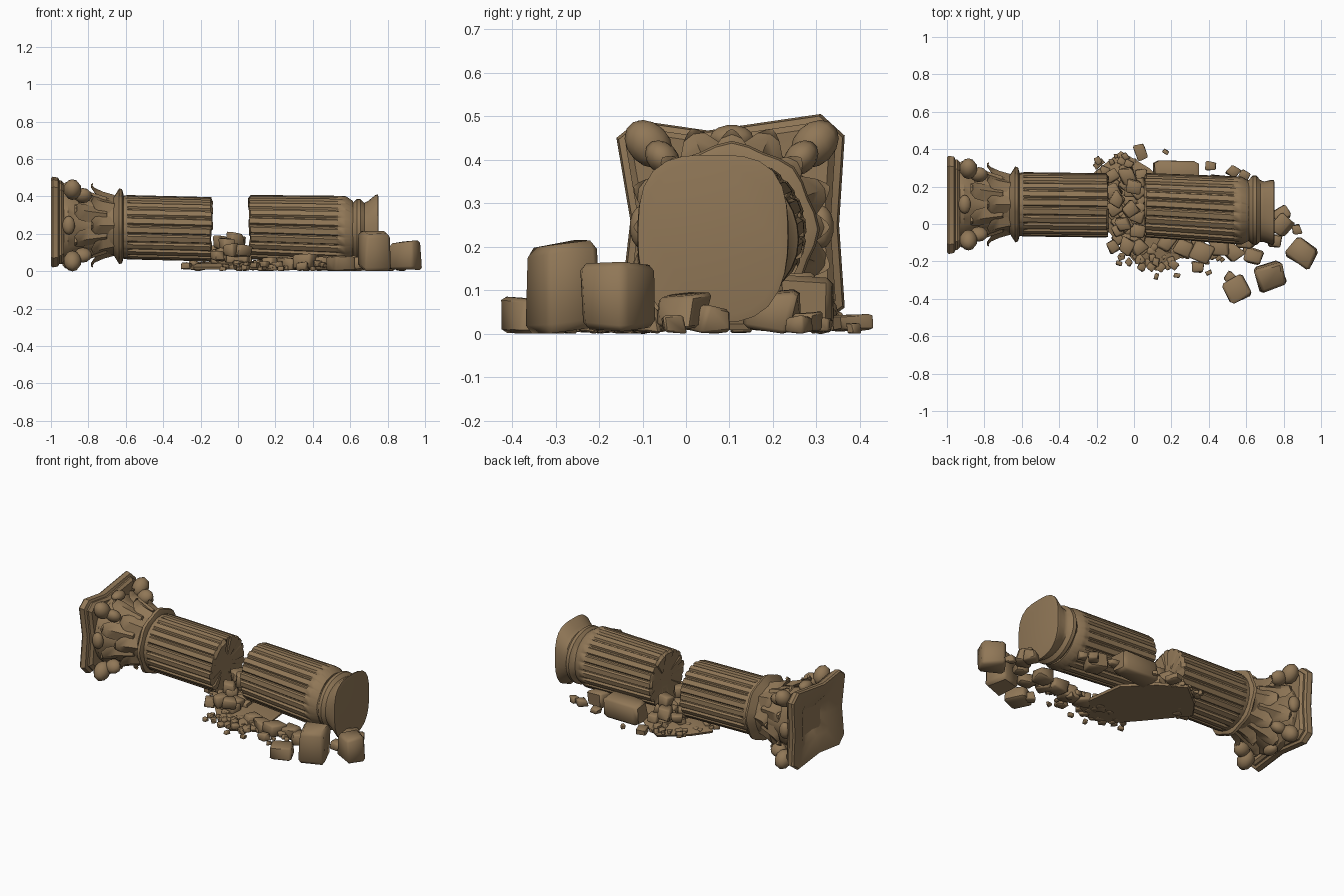
import bpy, bmesh, math, random
from mathutils import Matrix, Vector

random.seed(7)
stone = bpy.data.materials.new("weathered brown stone")
stone.diffuse_color = (0.28, 0.185, 0.095, 1)


def finish(name, bm, angle=35):
    bmesh.ops.recalc_face_normals(bm, faces=bm.faces)
    me = bpy.data.meshes.new(name)
    bm.to_mesh(me)
    bm.free()
    me.materials.append(stone)
    ob = bpy.data.objects.new(name, me)
    bpy.context.collection.objects.link(ob)
    bpy.ops.object.select_all(action='DESELECT')
    ob.select_set(True)
    bpy.context.view_layer.objects.active = ob
    bpy.ops.object.shade_smooth_by_angle(angle=math.radians(angle))
    return ob


def loft(bm, rings):
    """Skin equal-length rings of points and cap both ends."""
    vs = [[bm.verts.new(p) for p in r] for r in rings]
    n = len(vs[0])
    for a, b in zip(vs, vs[1:]):
        for i in range(n):
            bm.faces.new((a[i], a[(i + 1) % n], b[(i + 1) % n], b[i]))
    bm.faces.new(vs[0][::-1])
    bm.faces.new(vs[-1])


def polar(x, cy, cz, r, a):
    return (x, cy + r * math.cos(a), cz + r * math.sin(a))


FLUTES = 22


def fluted_ring(x, cy, cz, r, depth, chip=0.0):
    pts = []
    for i in range(FLUTES):
        jag = random.uniform(-chip, chip)
        for f, k in ((0.0, 0), (0.55, 0), (0.7, 1), (0.85, 1)):
            a = 2 * math.pi * (i + f) / FLUTES
            pts.append(polar(x + jag, cy, cz, r * (1 - depth * k), a))
    return pts


def round_ring(x, cy, cz, r, n=32, wobble=0.0):
    return [polar(x, cy, cz, r * (1 + wobble * math.cos(8 * math.pi * 2 * i / n)),
                  2 * math.pi * i / n) for i in range(n)]


def squarish_ring(x, cy, cz, ry, rz, power=3.0, n=32):
    pts = []
    for i in range(n):
        a = 2 * math.pi * i / n
        c, s = math.cos(a), math.sin(a)
        k = (abs(c) ** power + abs(s) ** power) ** (-1 / power)
        taper = 1 - 0.16 * max(0, -s) ** 2       # narrower towards the ground
        pts.append((x, cy + ry * k * c * taper, cz + rz * k * s))
    return pts


# Left half of the fluted shaft, broken at its right end
bm = bmesh.new()
loft(bm, [fluted_ring(-0.63, 0.105, 0.235, 0.165, 0.0),
          fluted_ring(-0.59, 0.105, 0.235, 0.172, 0.02),
          fluted_ring(-0.56, 0.105, 0.234, 0.172, 0.07),
          fluted_ring(-0.19, 0.10, 0.225, 0.172, 0.07),
          fluted_ring(-0.145, 0.10, 0.223, 0.172, 0.06, 0.006),
          fluted_ring(-0.14, 0.10, 0.223, 0.15, 0.0, 0.008),
          fluted_ring(-0.15, 0.10, 0.223, 0.06, 0.0, 0.004)])
finish("left_shaft", bm)

# Right half of the shaft
bm = bmesh.new()
loft(bm, [fluted_ring(0.07, 0.10, 0.235, 0.06, 0.0, 0.004),
          fluted_ring(0.06, 0.10, 0.235, 0.155, 0.0, 0.008),
          fluted_ring(0.063, 0.10, 0.235, 0.172, 0.06, 0.006),
          fluted_ring(0.11, 0.098, 0.234, 0.173, 0.07),
          fluted_ring(0.52, 0.075, 0.222, 0.181, 0.07),
          fluted_ring(0.555, 0.073, 0.221, 0.182, 0.02),
          fluted_ring(0.575, 0.072, 0.22, 0.181, 0.0),
          fluted_ring(0.615, 0.07, 0.215, 0.16, 0.0)])
finish("right_shaft", bm)

# Moulded column foot: hollow, roll, hollow, squared end block
bm = bmesh.new()
loft(bm, [squarish_ring(x, y, z, ry, rz, p) for x, y, z, ry, rz, p in (
    (0.59, 0.072, 0.215, 0.155, 0.15, 2), (0.615, 0.072, 0.215, 0.165, 0.15, 2),
    (0.635, 0.075, 0.215, 0.185, 0.17, 2.1), (0.655, 0.073, 0.215, 0.185, 0.17, 2.1),
    (0.675, 0.07, 0.215, 0.165, 0.15, 2.3), (0.695, 0.065, 0.215, 0.162, 0.16, 2.6),
    (0.735, 0.062, 0.217, 0.174, 0.19, 3), (0.748, 0.062, 0.218, 0.172, 0.193, 3.2),
    (0.752, 0.062, 0.218, 0.155, 0.175, 3.2))])
finish("column_foot", bm)

# Capital bell and flared collar
CY, CZ = 0.105, 0.245
bm = bmesh.new()
loft(bm, [round_ring(x, CY, CZ - 0.005, r, wobble=w) for x, r, w in (
    (-0.95, 0.20, 0), (-0.91, 0.205, 0), (-0.87, 0.18, 0.02), (-0.78, 0.16, 0.03),
    (-0.70, 0.15, 0.03), (-0.665, 0.155, 0), (-0.635, 0.197, 0.03),
    (-0.62, 0.192, 0.03), (-0.612, 0.17, 0))])
finish("capital_bell", bm, 40)


# Two rows of curling leaves around the bell
def leaf(bm, a, path):
    rings = []
    for x, r, w, t in path:
        rings.append([polar(x, CY, CZ, r + t, a), polar(x, CY, CZ, r - t / 2, a + w),
                      polar(x, CY, CZ, r - t, a), polar(x, CY, CZ, r - t / 2, a - w)])
    loft(bm, rings)


bm = bmesh.new()
for i in range(8):
    a = math.pi * 2 * i / 8
    leaf(bm, a, ((-0.66, 0.15, 0.30, 0.012), (-0.72, 0.163, 0.34, 0.016),
                 (-0.765, 0.185, 0.26, 0.014), (-0.785, 0.21, 0.12, 0.01),
                 (-0.775, 0.222, 0.05, 0.004)))
    leaf(bm, a + math.pi / 8, ((-0.70, 0.15, 0.24, 0.012), (-0.80, 0.178, 0.30, 0.018),
                               (-0.85, 0.205, 0.24, 0.014), (-0.875, 0.23, 0.12, 0.01),
                               (-0.86, 0.24, 0.05, 0.004)))
finish("capital_leaves", bm, 50)

# Corner scrolls and a flower on each side, under the slab
bm = bmesh.new()
for i in range(4):
    for a, r, x, size in ((math.pi / 4, 0.27, -0.885, (0.048, 0.062, 0.048)),
                          (math.pi / 4, 0.225, -0.83, (0.05, 0.045, 0.035)),
                          (0, 0.205, -0.905, (0.035, 0.03, 0.05))):
        a += i * math.pi / 2
        m = (Matrix.Translation(polar(x, CY, CZ, r, a)) @ Matrix.Rotation(a, 4, 'X')
             @ Matrix.Diagonal((*size, 1)))
        bmesh.ops.create_uvsphere(bm, u_segments=10, v_segments=7, radius=1, matrix=m)
finish("capital_scrolls", bm, 45)

# Top slab with hollowed sides, clipped corners and a dished end
outline = [(-0.11, 0.49), (0.05, 0.467), (0.31, 0.505), (0.365, 0.455), (0.352, 0.25),
           (0.365, 0.06), (0.31, 0.02), (0.1, 0.045), (-0.10, 0.02), (-0.15, 0.07),
           (-0.128, 0.26), (-0.16, 0.45)]
bm = bmesh.new()
loft(bm, [[(x, CY + (y - CY) * s, 0.255 + (z - 0.255) * s) for y, z in outline]
          for x, s in ((-0.94, 0.4), (-0.93, 0.86), (-0.945, 0.92), (-0.955, 0.92),
                       (-0.962, 0.98), (-0.99, 1.0), (-1.0, 0.97), (-0.995, 0.85),
                       (-0.975, 0.5), (-0.945, 0.3))])
finish("capital_slab", bm, 30)

# Flat bed of grit beneath the break
bed = [(-0.30, 0.16), (-0.22, 0.27), (-0.07, 0.39), (0.08, 0.30), (0.23, 0.15),
       (0.27, -0.17), (0.12, -0.25), (0.0, -0.2), (-0.12, -0.06)]
bm = bmesh.new()
loft(bm, [[(0.01 + (x - 0.01) * s, 0.05 + (y - 0.05) * s, z) for x, y in bed]
          for z, s in ((0.008, 0.98), (0.022, 1.0), (0.04, 0.8), (0.055, 0.4))])
finish("grit_bed", bm, 25)


def rock(bm, x, y, z, sx, sy, sz, turn=None, jitter=0.16):
    """A roughly squared lump with clipped edges, resting on height z."""
    turn = random.uniform(0, 3.14) if turn is None else turn
    part = bmesh.new()
    bmesh.ops.create_cube(part, size=1)
    for v in part.verts:
        v.co += Vector([random.uniform(-jitter, jitter) for _ in range(3)])
    bmesh.ops.bevel(part, geom=part.edges[:], offset=0.11, segments=1, affect='EDGES')
    lo = [min(v.co[i] for v in part.verts) for i in range(3)]
    hi = [max(v.co[i] for v in part.verts) for i in range(3)]
    for v in part.verts:
        u = [(v.co[i] - lo[i]) / (hi[i] - lo[i]) for i in range(3)]
        v.co = ((u[0] - 0.5) * sx, (u[1] - 0.5) * sy, u[2] * sz)
    part.transform(Matrix.Translation((x, y, z)) @ Matrix.Rotation(turn, 4, 'Z'))
    me = bpy.data.meshes.new("tmp")
    part.to_mesh(me)
    part.free()
    bm.from_mesh(me)
    bpy.data.meshes.remove(me)


# Large fallen blocks
for name, args in (("front_tall_block", (0.73, -0.28, 0, 0.16, 0.145, 0.215, 0.3, 0.08)),
                   ("front_low_block", (0.55, -0.35, 0, 0.13, 0.13, 0.085, 0.5, 0.08)),
                   ("far_right_block", (0.9, -0.155, 0.005, 0.16, 0.13, 0.16, -0.6, 0.12)),
                   ("back_long_block", (0.225, 0.275, 0.005, 0.25, 0.13, 0.13, -0.04, 0.08)),
                   ("back_small_block", (0.035, 0.385, 0.005, 0.06, 0.09, 0.04, 0.35, 0.1))):
    bm = bmesh.new()
    rock(bm, *args)
    finish(name, bm, 50)

# Medium rocks along the front and round the foot: x, y, z, size
bm = bmesh.new()
for x, y, z, s in ((0.36, -0.15, 0, 0.11), (0.46, -0.12, 0, 0.10), (0.53, -0.15, 0, 0.09),
                   (0.64, -0.17, 0, 0.09), (0.27, -0.13, 0, 0.09), (0.52, -0.29, 0, 0.06),
                   (0.79, 0.05, 0, 0.08), (0.79, -0.01, 0.01, 0.10), (0.75, -0.09, 0, 0.07),
                   (0.87, -0.03, 0, 0.05), (0.17, -0.10, 0, 0.09), (0.34, -0.23, 0, 0.06),
                   (0.41, 0.31, 0, 0.05), (0.53, 0.28, 0, 0.06), (0.59, 0.26, 0, 0.05),
                   (0.45, 0.2, 0, 0.12), (0.6, -0.08, 0, 0.1)):
    rock(bm, x, y, z, s * 1.15, s, s * 0.85)
finish("scattered_rocks", bm, 50)

# Heap of broken pieces in the gap
bm = bmesh.new()
for i in range(30):
    x, y = -0.13 + 0.062 * (i % 3) + random.uniform(0, 0.04), -0.12 + 0.042 * (i // 3)
    s = random.uniform(0.06, 0.095)
    rock(bm, x + 0.01, y, random.uniform(0.02, 0.075), s, s * 0.9, s * 0.8)
for x, y, z, s in ((-0.02, 0.08, 0.13, 0.085), (-0.09, 0.13, 0.115, 0.08),
                   (0.0, 0.2, 0.11, 0.08), (-0.06, 0.0, 0.1, 0.08)):
    rock(bm, x, y, z, s, s, s * 0.95)
finish("gap_heap", bm, 50)

# Loose gravel: centre, spread, count
bm = bmesh.new()
for cx, cy, rx, ry, count in ((0.1, -0.16, 0.17, 0.08, 45), (-0.09, 0.31, 0.12, 0.06, 22),
                              (0.42, -0.14, 0.2, 0.08, 18), (-0.2, 0.15, 0.1, 0.08, 14)):
    for _ in range(count):
        a, d = random.uniform(0, 6.28), math.sqrt(random.random())
        s = random.uniform(0.02, 0.045)
        rock(bm, cx + rx * d * math.cos(a), cy + ry * d * math.sin(a),
             random.uniform(0.0, 0.03), s * 1.2, s, s * 0.8)
for x, y in ((0.17, 0.385), (0.23, -0.275), (0.12, -0.28), (-0.08, -0.21), (0.4, -0.26)):
    rock(bm, x, y, 0, 0.035, 0.025, 0.025)
finish("gravel", bm, 50)
